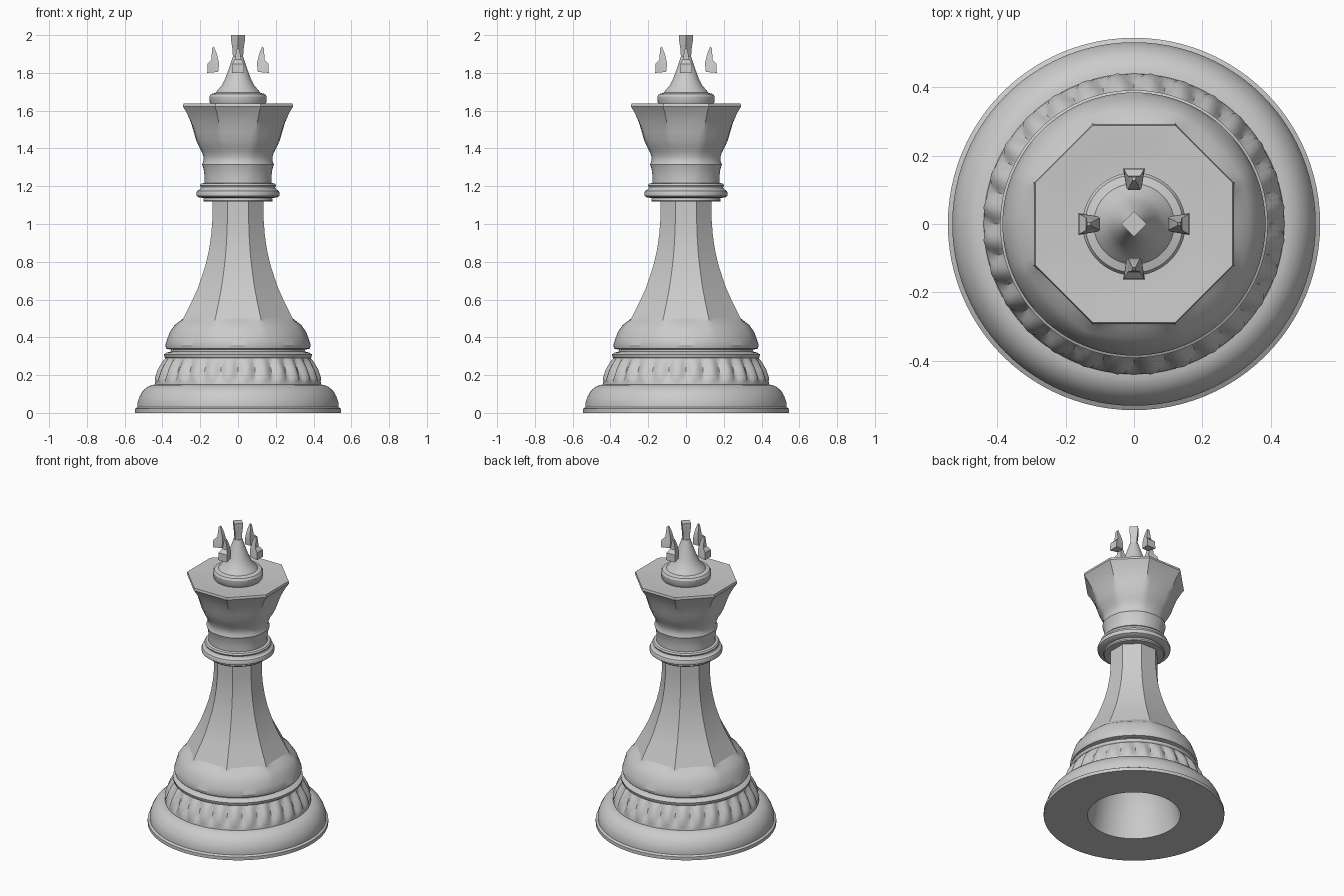
import bpy, bmesh
from math import sin, cos, pi, radians


def finish(name, bm, angle=32):
    bmesh.ops.remove_doubles(bm, verts=bm.verts, dist=1e-5)
    bmesh.ops.recalc_face_normals(bm, faces=bm.faces)
    mesh = bpy.data.meshes.new(name)
    bm.to_mesh(mesh)
    bm.free()
    ob = bpy.data.objects.new(name, mesh)
    bpy.context.collection.objects.link(ob)
    bpy.ops.object.select_all(action='DESELECT')
    ob.select_set(True)
    bpy.context.view_layer.objects.active = ob
    bpy.ops.object.shade_smooth_by_angle(angle=radians(angle))
    return ob


def octagon(t):
    # radius factor of an octagon whose flats face the axes
    d = (t + pi / 8) % (pi / 4) - pi / 8
    return 1 / cos(d)


def lathe(name, profile, segs=64, ribs=0):
    """Revolve (radius, height, amount); amount blends to octagon or rib depth."""
    bm = bmesh.new()
    rings = []
    for r, z, *extra in profile:
        k = extra[0] if extra else 0
        ring = []
        for i in range(segs):
            t = 2 * pi * i / segs
            if ribs:
                rr = r + k * (0.5 - abs(cos(ribs * t / 2)) ** 3)
            else:
                rr = r * (1 + k * (octagon(t) - 1))
            ring.append(bm.verts.new((rr * cos(t), rr * sin(t), z)))
        rings.append(ring)
    for a, b in zip(rings, rings[1:]):
        for i in range(segs):
            j = (i + 1) % segs
            bm.faces.new((a[i], a[j], b[j], b[i]))
    for ring, (r, z, *_) in ((rings[0], profile[0]), (rings[-1], profile[-1])):
        if r < 0.05:
            bm.faces.new(ring)
    return finish(name, bm)


# Foot with hollow underside
lathe("base_foot", [
    (0.02, 0.42), (0.14, 0.40), (0.20, 0.32), (0.25, 0.16), (0.28, 0),
    (0.545, 0), (0.545, 0.022), (0.532, 0.03), (0.532, 0.055), (0.522, 0.085),
    (0.505, 0.115), (0.48, 0.138), (0.455, 0.148), (0.438, 0.15)], 96)

# Ribbed band
lathe("ribbed_band", [
    (0.44, 0.15, 0), (0.438, 0.165, 0), (0.432, 0.185, 0.022),
    (0.415, 0.23, 0.024), (0.395, 0.27, 0.018), (0.385, 0.29, 0),
    (0.39, 0.295, 0)], 168, 28)

# Rim, groove and rounded shoulder
lathe("shoulder", [
    (0.388, 0.295), (0.392, 0.31), (0.375, 0.32), (0.355, 0.325),
    (0.355, 0.335), (0.38, 0.34), (0.385, 0.36), (0.375, 0.39, 0.1),
    (0.36, 0.43, 0.2), (0.335, 0.465, 0.3), (0.305, 0.488, 0.5),
    (0.29, 0.50, 1)], 96)

# Eight-sided flaring stem
lathe("stem", [
    (0.295, 0.49, 1), (0.27, 0.54, 1), (0.24, 0.60, 1), (0.213, 0.66, 1),
    (0.192, 0.72, 1), (0.17, 0.79, 1), (0.154, 0.86, 1), (0.142, 0.94, 1),
    (0.136, 1.02, 1), (0.136, 1.12, 1)])

# Stepped collar
lathe("collar", [
    (0.13, 1.118), (0.18, 1.118), (0.184, 1.125), (0.18, 1.138), (0.205, 1.14),
    (0.219, 1.148), (0.221, 1.162), (0.215, 1.176), (0.202, 1.184),
    (0.197, 1.195), (0.202, 1.205), (0.195, 1.214), (0.175, 1.218)])

# Neck and eight-sided flared crown with dished top
lathe("crown", [
    (0.178, 1.215), (0.177, 1.25, 0.2), (0.182, 1.29, 0.2), (0.190, 1.315, 0.2),
    (0.182, 1.335, 0.2), (0.184, 1.36, 0.3), (0.193, 1.385, 0.4),
    (0.207, 1.41, 0.5), (0.222, 1.445, 0.6), (0.235, 1.49, 0.7),
    (0.25, 1.54, 0.85), (0.272, 1.59, 1), (0.292, 1.622, 1),
    (0.289, 1.637, 1), (0.24, 1.635, 0.7), (0.19, 1.63, 0.3), (0.145, 1.63)])

# Round cap rising to a point
lathe("cap", [
    (0.14, 1.628), (0.15, 1.645), (0.151, 1.675), (0.143, 1.688),
    (0.118, 1.695), (0.105, 1.712), (0.085, 1.735), (0.068, 1.77),
    (0.053, 1.81), (0.039, 1.85), (0.026, 1.89)])

# Square upright on the tip
lathe("tip_upright", [
    (0.03, 1.86), (0.027, 1.885), (0.03, 1.93), (0.037, 1.975),
    (0.037, 1.99), (0.037, 2.0)], 4)

# Four separate cross arms around the tip: (radius, height, half width)
ARM = [(0.105, 1.805, 0.022), (0.163, 1.80, 0.032), (0.161, 1.848, 0.03),
       (0.14, 1.87, 0.018), (0.138, 1.93, 0.006), (0.128, 1.94, 0.004),
       (0.112, 1.90, 0.012), (0.10, 1.85, 0.018)]
for n in range(4):
    c, s = round(cos(n * pi / 2)), round(sin(n * pi / 2))
    bm = bmesh.new()
    sides = [[bm.verts.new((r * c - w * k * s, r * s + w * k * c, z))
              for r, z, w in ARM] for k in (-1, 1)]
    for side in sides:
        bm.faces.new(side)
    for i in range(len(ARM)):
        j = (i + 1) % len(ARM)
        bm.faces.new((sides[0][i], sides[0][j], sides[1][j], sides[1][i]))
    bmesh.ops.triangulate(bm, faces=[f for f in bm.faces if len(f.verts) > 4])
    finish("cross_arm_%d" % (n + 1), bm)
